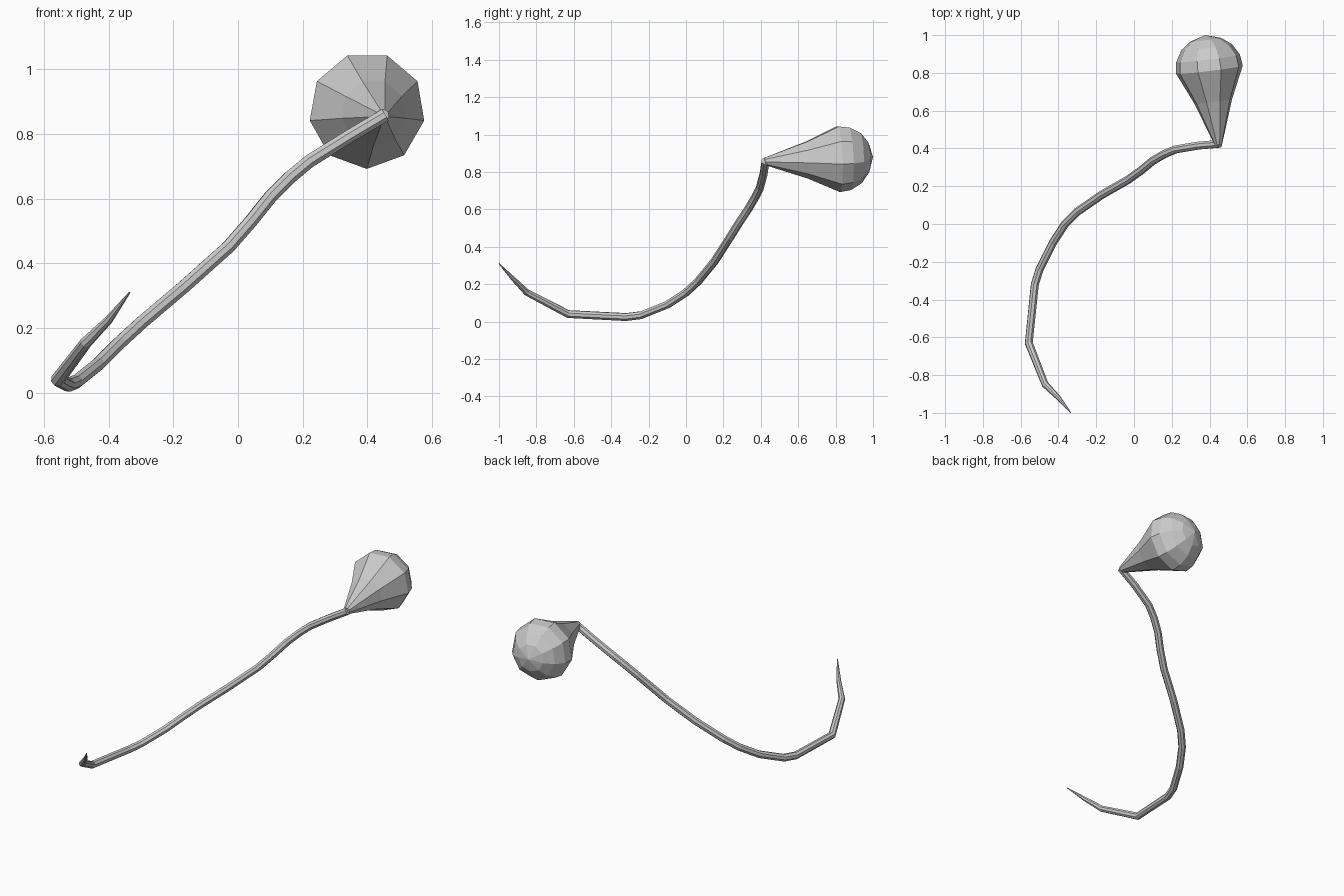
import bpy, bmesh, math
from mathutils import Vector

if "Cube" in bpy.data.objects:
    bpy.data.objects.remove(bpy.data.objects["Cube"])

# Tapered tail: octagonal tube swept along a path (x, y, z, radius factor)
PATH = [(-0.335, -1.0, 0.31, 0.12), (-0.40, -0.92, 0.225, 0.6), (-0.47, -0.85, 0.155, 0.85),
        (-0.557, -0.63, 0.04, 1), (-0.525, -0.32, 0.024, 1), (-0.50, -0.24, 0.034, 1),
        (-0.43, -0.10, 0.09, 1), (-0.365, 0.0, 0.155, 1), (-0.30, 0.065, 0.215, 1),
        (-0.17, 0.155, 0.325, 1), (-0.03, 0.235, 0.45, 1), (0.04, 0.285, 0.53, 1),
        (0.10, 0.335, 0.605, 1), (0.16, 0.37, 0.665, 1), (0.22, 0.395, 0.715, 1),
        (0.34, 0.415, 0.79, 1), (0.455, 0.425, 0.858, 1)]
curve = bpy.data.curves.new("tail", "CURVE")
curve.dimensions = "3D"
curve.bevel_depth = 0.022
curve.bevel_resolution = 2
curve.use_fill_caps = True
spline = curve.splines.new("POLY")
spline.points.add(len(PATH) - 1)
for point, (x, y, z, r) in zip(spline.points, PATH):
    point.co = (x, y, z, 1)
    point.radius = r
spline.use_smooth = False
tail = bpy.data.objects.new("tail", curve)
bpy.context.collection.objects.link(tail)
bpy.context.view_layer.objects.active = tail
tail.select_set(True)
bpy.ops.object.convert(target="MESH")

# Teardrop head: nine-sided profile revolved about a slightly tilted axis
START, END, SIDES = Vector((0.447, 0.42, 0.857)), Vector((0.377, 1.0, 0.88)), 9
PROFILE = [(0.0, 0.02), (0.23, 0.102), (0.40, 0.181), (0.46, 0.172),
           (0.52, 0.137), (0.56, 0.082)]  # distance along axis, radius
axis = (END - START).normalized()
side = axis.cross(Vector((0, 0, 1))).normalized()
up = side.cross(axis)
bm = bmesh.new()
rings = []
for t, r in PROFILE:
    angles = [math.radians(-90) + math.tau * i / SIDES for i in range(SIDES)]
    rings.append([bm.verts.new(START + axis * t + (side * math.cos(a) + up * math.sin(a)) * r)
                  for a in angles])
pole = bm.verts.new(END)
for i in range(SIDES):
    j = (i + 1) % SIDES
    for a, b in zip(rings, rings[1:]):
        bm.faces.new((a[i], a[j], b[j], b[i]))
    bm.faces.new((rings[-1][i], rings[-1][j], pole))
bm.faces.new(rings[0])
bmesh.ops.recalc_face_normals(bm, faces=bm.faces[:])
mesh = bpy.data.meshes.new("head")
bm.to_mesh(mesh)
bm.free()
bpy.context.collection.objects.link(bpy.data.objects.new("head", mesh))
